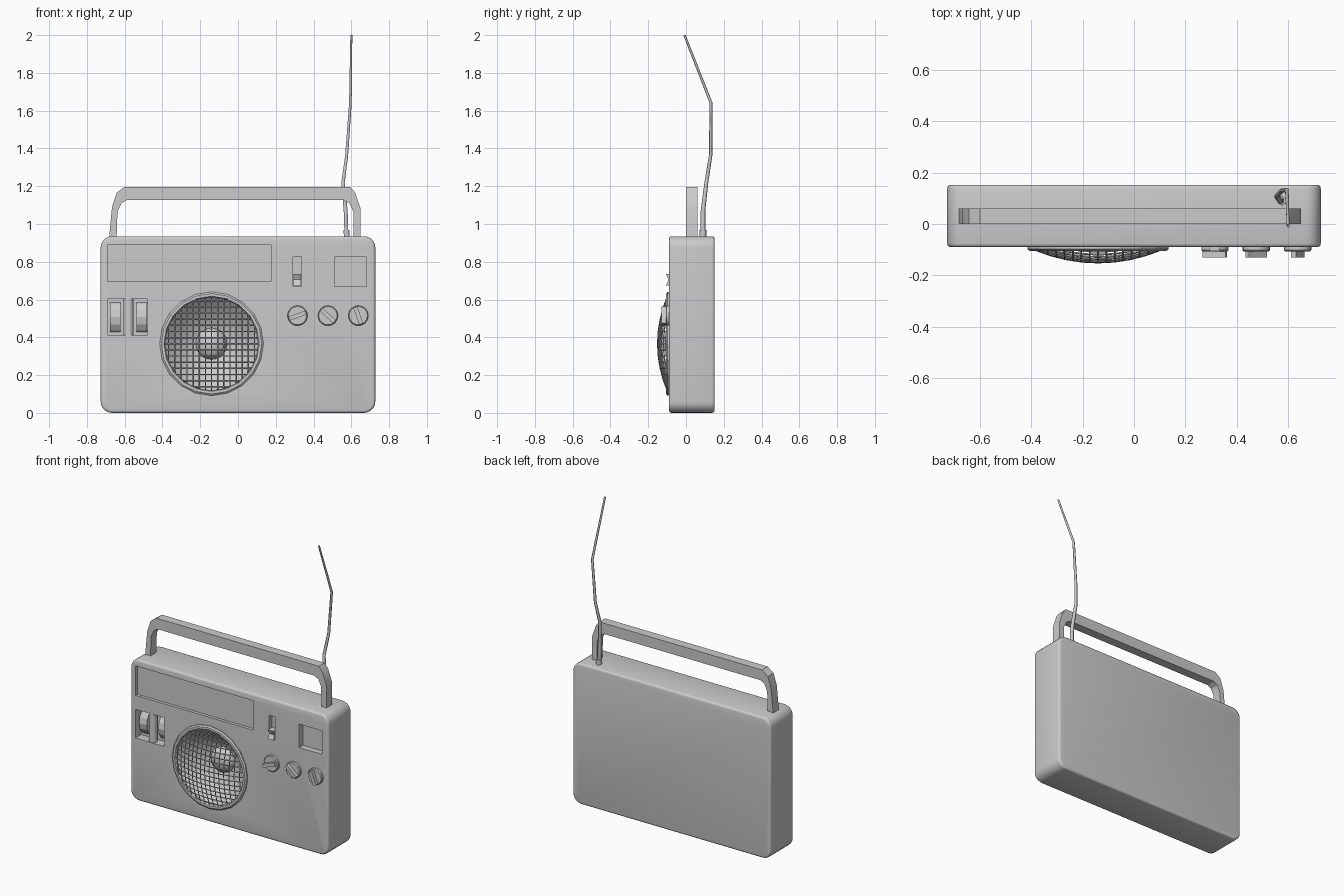
import bpy, bmesh, math
from mathutils import Matrix, Vector

if "Cube" in bpy.data.objects:
    bpy.data.objects.remove(bpy.data.objects["Cube"])

FRONT, BACK = -0.09, 0.152
SPK = (-0.14, 0.366)          # speaker centre (x, z)


def finish(name, bm, smooth=None):
    bmesh.ops.recalc_face_normals(bm, faces=bm.faces[:])
    me = bpy.data.meshes.new(name)
    bm.to_mesh(me)
    bm.free()
    ob = bpy.data.objects.new(name, me)
    bpy.context.collection.objects.link(ob)
    if smooth:
        shade(ob, smooth)
    return ob


def shade(ob, angle):
    bpy.ops.object.select_all(action='DESELECT')
    ob.select_set(True)
    bpy.context.view_layer.objects.active = ob
    bpy.ops.object.shade_smooth_by_angle(angle=math.radians(angle))


def box_bm(x0, x1, y0, y1, z0, z1):
    bm = bmesh.new()
    bmesh.ops.create_cube(bm, size=1)
    bmesh.ops.scale(bm, vec=(x1 - x0, y1 - y0, z1 - z0), verts=bm.verts)
    bmesh.ops.translate(bm, vec=((x0 + x1) / 2, (y0 + y1) / 2, (z0 + z1) / 2), verts=bm.verts)
    return bm


def box(name, *b):
    return finish(name, box_bm(*b))


def lathe(name, profile, cx, cz, n=20, closed=False, smooth=None):
    """Revolve (radius, y) points about an axis along y."""
    bm = bmesh.new()
    rings = []
    for r, y in profile:
        rings.append([bm.verts.new((cx + r * math.cos(2 * math.pi * i / n), y,
                                    cz + r * math.sin(2 * math.pi * i / n))) for i in range(n)])
    pairs = list(zip(rings, rings[1:]))
    if closed:
        pairs.append((rings[-1], rings[0]))
    else:
        bm.faces.new(rings[0])
        bm.faces.new(rings[-1])
    for a, b in pairs:
        for i in range(n):
            j = (i + 1) % n
            bm.faces.new((a[i], a[j], b[j], b[i]))
    return finish(name, bm, smooth)


def wire(name, paths, depth, res=1):
    """Poly-line tubes; each path is a list of (x, y, z, radius factor)."""
    cu = bpy.data.curves.new(name, 'CURVE')
    cu.dimensions = '3D'
    cu.bevel_depth, cu.bevel_resolution, cu.use_fill_caps = depth, res, True
    for path in paths:
        sp = cu.splines.new('POLY')
        sp.points.add(len(path) - 1)
        for p, (x, y, z, r) in zip(sp.points, path):
            p.co, p.radius = (x, y, z, 1), r
    ob = bpy.data.objects.new(name, cu)
    bpy.context.collection.objects.link(ob)
    bpy.ops.object.select_all(action='DESELECT')
    ob.select_set(True)
    bpy.context.view_layer.objects.active = ob
    bpy.ops.object.convert(target='MESH')
    return bpy.context.object


# Case: rounded outline, then softened front and back rims
bm = box_bm(-0.727, 0.727, FRONT, BACK, 0, 0.935)
side = [e for e in bm.edges if abs(e.verts[0].co.y - e.verts[1].co.y) > 0.1]
bmesh.ops.bevel(bm, geom=side, offset=0.06, segments=5, profile=0.5, affect='EDGES')
rim = [e for e in bm.edges if abs(e.verts[0].co.y - e.verts[1].co.y) < 0.001]
bmesh.ops.bevel(bm, geom=rim, offset=0.014, segments=3, profile=0.5, affect='EDGES')
case = finish("case", bm)

# Recesses cut into the front
cutters = [
    box("cut_display", -0.69, 0.175, -0.2, FRONT + 0.02, 0.695, 0.89),
    box("cut_dials", -0.69, -0.48, -0.2, FRONT + 0.06, 0.412, 0.602),
    box("cut_switch", 0.29, 0.336, -0.2, FRONT + 0.03, 0.67, 0.825),
    box("cut_window", 0.512, 0.68, -0.2, FRONT + 0.04, 0.67, 0.825),
    lathe("cut_speaker", [(0.255, -0.2), (0.255, -0.085), (0.19, -0.02), (0.08, 0.05)], *SPK, n=24),
]
bpy.context.view_layer.objects.active = case
for c in cutters:
    m = case.modifiers.new("cut", 'BOOLEAN')
    m.operation, m.solver, m.object = 'DIFFERENCE', 'EXACT', c
    bpy.context.view_layer.objects.active = case
    bpy.ops.object.modifier_apply(modifier=m.name)
    bpy.data.objects.remove(c)
shade(case, 35)

# Carrying handle: strip between outer and inner outline, given depth
outer = [(-0.683, 0.92), (-0.667, 1.09), (-0.643, 1.165), (-0.6, 1.197),
         (0.595, 1.197), (0.62, 1.165), (0.648, 1.085), (0.65, 0.92)]
inner = [(-0.643, 0.92), (-0.638, 1.065), (-0.617, 1.11), (-0.59, 1.126),
         (0.56, 1.126), (0.59, 1.11), (0.611, 1.065), (0.612, 0.92)]
bm = bmesh.new()
o = [bm.verts.new((x, 0.0, z)) for x, z in outer]
i_ = [bm.verts.new((x, 0.0, z)) for x, z in inner]
for k in range(len(o) - 1):
    bm.faces.new((o[k], o[k + 1], i_[k + 1], i_[k]))
ext = bmesh.ops.extrude_face_region(bm, geom=bm.faces[:])
bmesh.ops.translate(bm, vec=(0, 0.06, 0), verts=[v for v in ext['geom'] if isinstance(v, bmesh.types.BMVert)])
finish("handle", bm, 25)

# Bent telescopic aerial and its socket
wire("aerial", [[(0.575, 0.09, 0.92, 1), (0.57, 0.09, 1.07, 1), (0.556, 0.108, 1.22, .85),
                 (0.575, 0.13, 1.36, .75), (0.595, 0.133, 1.64, .65), (0.6, -0.008, 2.0, .5)]], 0.012)
wire("aerial_socket", [[(0.576, 0.09, 0.92, 1), (0.575, 0.09, 0.968, 1)]], 0.018)

# Speaker: rim, centre cap and domed wire grille
lathe("speaker_rim", [(0.275, -0.085), (0.275, -0.098), (0.266, -0.105),
                      (0.252, -0.105), (0.247, -0.097), (0.247, -0.085)], *SPK, n=20, closed=True)
lathe("speaker_cap", [(0.085, 0.055), (0.078, 0.025), (0.05, 0.005), (0.015, -0.002)], *SPK, n=20, smooth=50)
R, step = 0.252, 0.0325
paths = []
for k in range(-7, 8):
    a = k * step
    half = math.sqrt(R * R - a * a)
    across, up = [], []
    for s in range(9):
        b = half * (s / 4 - 1)
        y = -0.098 - 0.052 * (1 - (a * a + b * b) / R ** 2)
        across.append((SPK[0] + b, y, SPK[1] + a, 1))
        up.append((SPK[0] + a, y, SPK[1] + b, 1))
    paths += [across, up]
wire("speaker_grille", paths, 0.0035, 0)

# Three knobs with grip bars
for n, (x, ang) in enumerate([(0.315, -20), (0.476, 42), (0.637, 70)]):
    lathe(f"knob_{n + 1}", [(0.053, -0.085), (0.053, -0.102), (0.048, -0.107)], x, 0.515, n=24, smooth=30)
    bm = box_bm(-0.047, 0.047, -0.131, -0.1, -0.011, 0.011)
    bmesh.ops.transform(bm, matrix=Matrix.Translation((x, 0, 0.515)) @ Matrix.Rotation(math.radians(ang), 4, 'Y'),
                        verts=bm.verts)
    finish(f"knob_grip_{n + 1}", bm)

# Slide switch with a notched face
bm = bmesh.new()
prof = [(-0.055, 0.675), (-0.106, 0.675), (-0.092, 0.705), (-0.106, 0.735), (-0.055, 0.735)]
f = bm.faces.new([bm.verts.new((0.293, y, z)) for y, z in prof])
ext = bmesh.ops.extrude_face_region(bm, geom=[f])
bmesh.ops.translate(bm, vec=(0.04, 0, 0), verts=[v for v in ext['geom'] if isinstance(v, bmesh.types.BMVert)])
finish("slide_switch", bm)

# Dial well: middle pillar and two thumb wheels sunk in the recess
bm = bmesh.new()
bmesh.ops.create_cone(bm, cap_ends=True, segments=16, radius1=0.027, radius2=0.027, depth=0.19)
bmesh.ops.translate(bm, vec=(-0.58, FRONT + 0.03, 0.507), verts=bm.verts)
finish("dial_pillar", bm, 40)
for n, x in enumerate((-0.65, -0.51)):
    bm = bmesh.new()
    bmesh.ops.create_cone(bm, cap_ends=True, segments=16, radius1=0.1, radius2=0.1, depth=0.056)
    bmesh.ops.transform(bm, matrix=Matrix.Translation((x, FRONT + 0.12, 0.507)) @ Matrix.Rotation(math.pi / 2, 4, 'Y'),
                        verts=bm.verts)
    finish(f"thumb_wheel_{n + 1}", bm)
